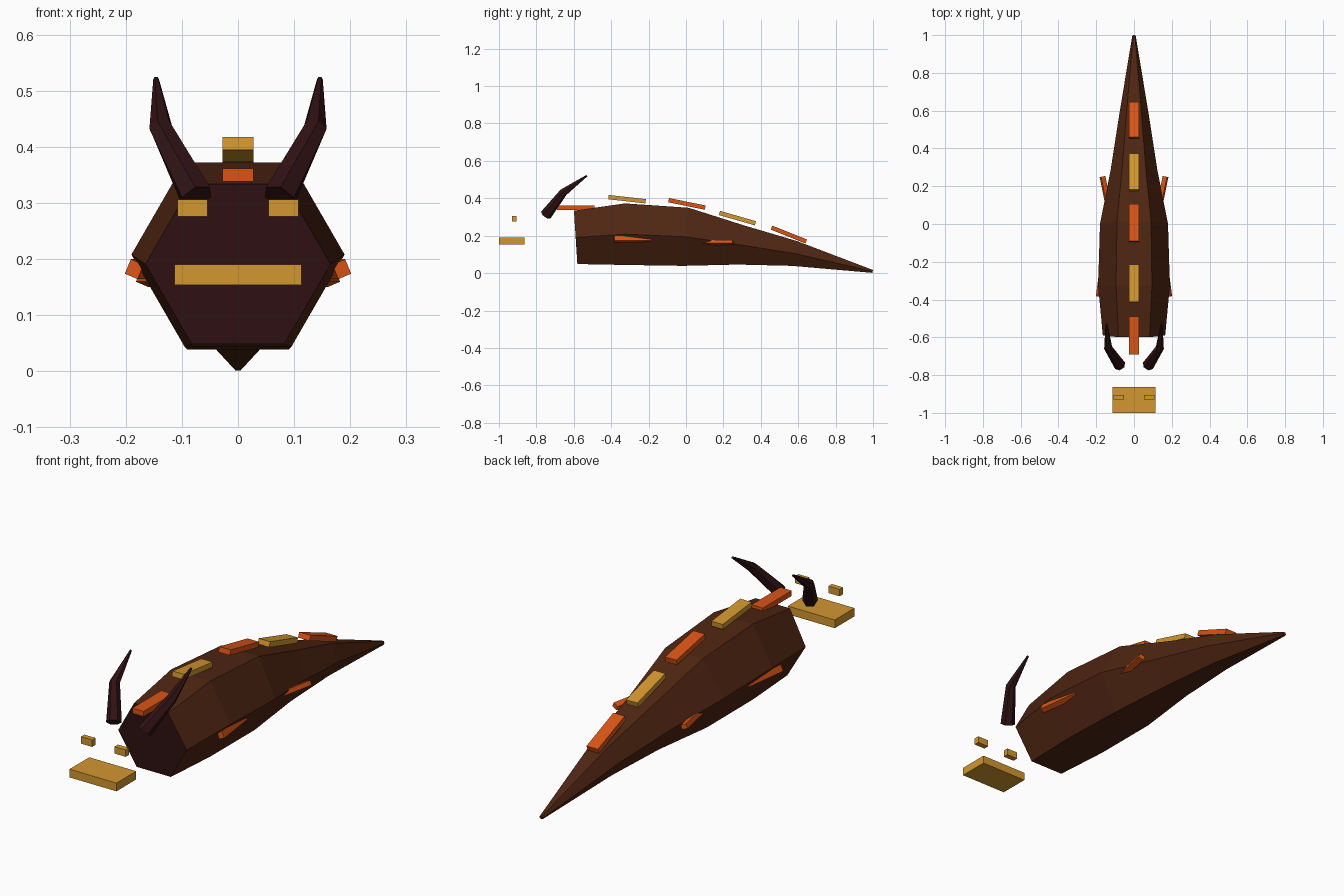
import bpy, bmesh, math
from mathutils import Vector, Matrix

if "Cube" in bpy.data.objects:
    bpy.data.objects.remove(bpy.data.objects["Cube"])


def material(name, rgb):
    m = bpy.data.materials.new(name)
    m.diffuse_color = (*rgb, 1)
    m.use_nodes = True
    m.node_tree.nodes["Principled BSDF"].inputs["Base Color"].default_value = m.diffuse_color
    return m


BROWN = material("hide brown", (0.078, 0.019, 0.006))
DARK = material("dark maroon", (0.03, 0.006, 0.007))
ORANGE = material("ember orange", (0.70, 0.09, 0.008))
YELLOW = material("amber yellow", (0.65, 0.31, 0.03))


def add_object(name, bm, *mats):
    bmesh.ops.recalc_face_normals(bm, faces=bm.faces)
    me = bpy.data.meshes.new(name)
    bm.to_mesh(me)
    bm.free()
    ob = bpy.data.objects.new(name, me)
    bpy.context.collection.objects.link(ob)
    for m in mats:
        me.materials.append(m)
    return ob


def loft(path, radii, sides, phase=0.0):
    """Skin polygon rings set square to the path."""
    bm = bmesh.new()
    pts = [Vector(p) for p in path]
    rings = []
    for i, (p, r) in enumerate(zip(pts, radii)):
        t = (pts[min(i + 1, len(pts) - 1)] - pts[max(i - 1, 0)]).normalized()
        side = t.cross(Vector((0, 0, 1))).normalized()
        up = side.cross(t)
        angles = [phase + math.tau * k / sides for k in range(sides)]
        rings.append([bm.verts.new(p + r * (side * math.cos(a) + up * math.sin(a)))
                      for a in angles])
    for a, b in zip(rings, rings[1:]):
        for k in range(sides):
            n = (k + 1) % sides
            bm.faces.new((a[k], a[n], b[n], b[k]))
    bm.faces.new(rings[0])
    bm.faces.new(rings[-1])
    return bm


def box(name, centre, size, mat, rx=0.0, ry=0.0, rz=0.0):
    bm = bmesh.new()
    rot = (Matrix.Rotation(rz, 4, 'Z') @ Matrix.Rotation(rx, 4, 'X')
           @ Matrix.Rotation(ry, 4, 'Y'))
    bmesh.ops.create_cube(bm, size=1, matrix=Matrix.Translation(centre) @ rot
                          @ Matrix.Diagonal((*size, 1)))
    return add_object(name, bm, mat)


# Tapering hexagonal body with a dark front face
body = add_object("body", loft(
    [(0, -0.59, 0.191), (0, -0.325, 0.208), (0, 0, 0.194),
     (0, 0.29, 0.151), (0, 0.58, 0.105), (0, 0.998, 0.009)],
    [0.165, 0.19, 0.18, 0.123, 0.078, 0.009], 6), BROWN, DARK)
for f in body.data.polygons:
    if f.normal.y < -0.9:
        f.material_index = 1

# Row of alternating plates along the back: y, z, pitch
plates = [(-0.59, 0.350, 0.0), (-0.315, 0.395, -0.11), (0.005, 0.370, -0.2),
          (0.275, 0.294, -0.28), (0.55, 0.206, -0.38)]
for i, (y, z, pitch) in enumerate(plates):
    box(f"back_plate_{i + 1}", (0, y, z), (0.055, 0.2, 0.023),
        YELLOW if i % 2 else ORANGE, rx=pitch)

# Floating jaw
box("jaw", (0, -0.932, 0.172), (0.227, 0.136, 0.036), YELLOW)

for s, label in ((-1, "left"), (1, "right")):
    # Eyes
    box(f"{label}_eye", (s * 0.081, -0.917, 0.291), (0.054, 0.024, 0.03), YELLOW)
    # Side fins, partly sunk in the body
    box(f"{label}_front_fin", (s * 0.172, -0.285, 0.182), (0.025, 0.2, 0.028),
        ORANGE, ry=-s * 0.4, rz=s * 0.13)
    box(f"{label}_rear_fin", (s * 0.147, 0.153, 0.164), (0.025, 0.2, 0.02),
        ORANGE, ry=-s * 0.4, rz=-s * 0.2)
    # Bent, swept-back horns
    add_object(f"{label}_horn", loft(
        [(s * 0.074, -0.75, 0.31), (s * 0.137, -0.655, 0.432),
         (s * 0.146, -0.53, 0.521)], [0.031, 0.022, 0.005], 6), DARK)
